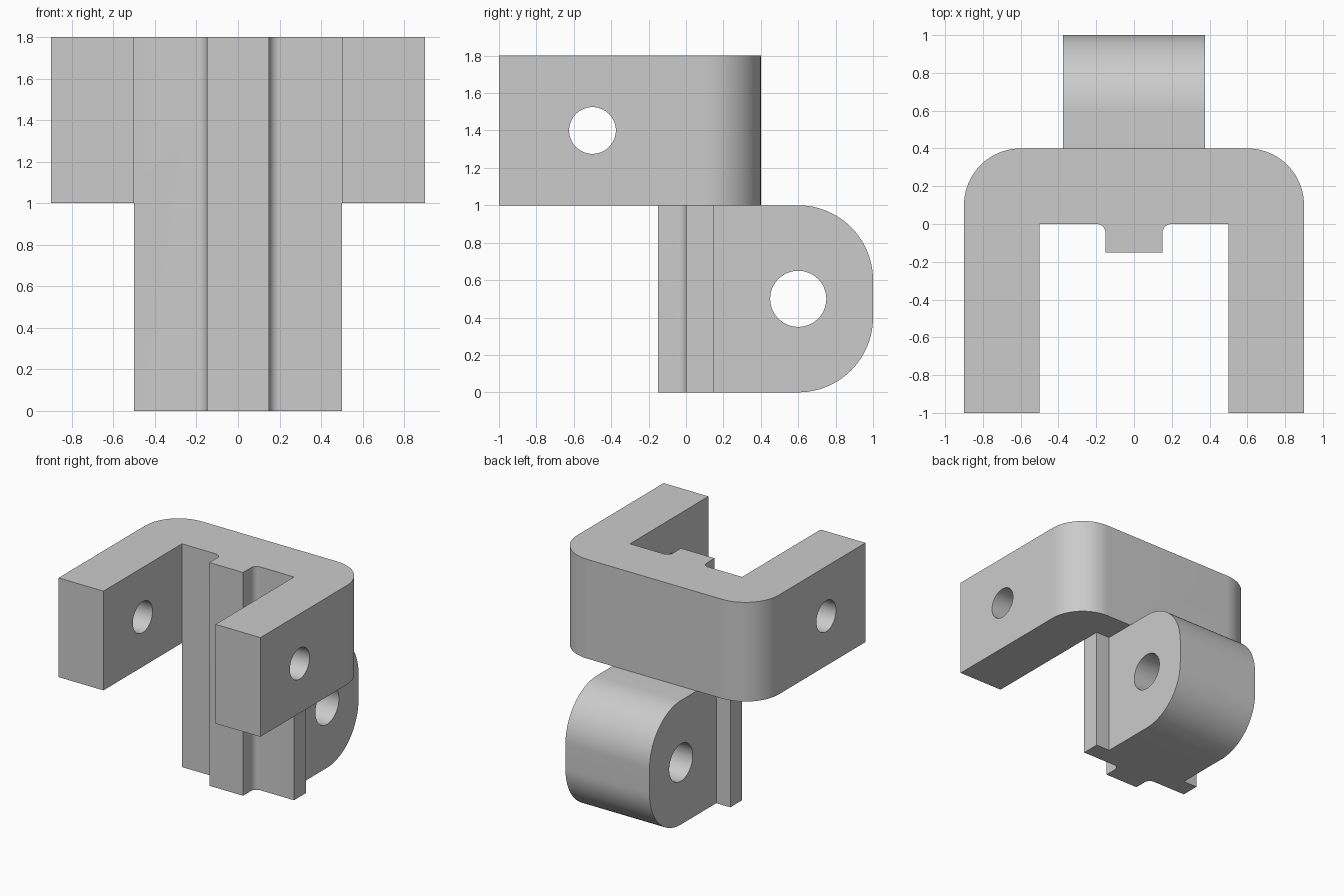
import bpy, bmesh
from math import cos, sin, pi
from mathutils import Matrix

cube = bpy.data.objects.get("Cube")
if cube:
    bpy.data.objects.remove(cube, do_unlink=True)

grey = bpy.data.materials.new("plain grey")
grey.use_nodes = True
colour = (0.6, 0.6, 0.6, 1)
grey.diffuse_color = colour
grey.node_tree.nodes["Principled BSDF"].inputs["Base Color"].default_value = colour


def arc(cx, cy, r, start, end, steps=24):
    """Points along a circular arc, angles in quarter turns."""
    angles = [(start + (end - start) * i / steps) * pi / 2 for i in range(steps + 1)]
    return [(cx + r * cos(a), cy + r * sin(a)) for a in angles]


def mirrored(half):
    """Close a right-hand half outline with its mirror image."""
    return half + [(-x, y) for x, y in reversed(half)]


def prism(name, outline, low, high, axis="z"):
    """Extrude an outline along z (outline in x, y) or along x (outline in y, z)."""
    place = (lambda a, b, t: (a, b, t)) if axis == "z" else (lambda a, b, t: (t, a, b))
    bm = bmesh.new()
    base = bm.faces.new([bm.verts.new(place(a, b, low)) for a, b in outline])
    moved = bmesh.ops.extrude_face_region(bm, geom=[base])["geom"]
    verts = [v for v in moved if isinstance(v, bmesh.types.BMVert)]
    bmesh.ops.translate(bm, verts=verts, vec=place(0, 0, high - low))
    bmesh.ops.recalc_face_normals(bm, faces=bm.faces)
    mesh = bpy.data.meshes.new(name)
    bm.to_mesh(mesh)
    bm.free()
    mesh.materials.append(grey)
    obj = bpy.data.objects.new(name, mesh)
    bpy.context.collection.objects.link(obj)
    return obj


def combine(target, other, operation):
    """Apply an exact boolean and discard the second object."""
    bpy.context.view_layer.objects.active = target
    mod = target.modifiers.new(operation, "BOOLEAN")
    mod.operation, mod.solver, mod.object = operation, "EXACT", other
    bpy.ops.object.modifier_apply(modifier=mod.name)
    bpy.data.objects.remove(other, do_unlink=True)


# Upper U-shaped fork with rounded back corners
fork = prism("clevis_bracket", mirrored(
    [(0.5, 0), (0.5, -1), (0.9, -1)] + arc(0.6, 0.1, 0.3, 0, 1))
    , 1, 1.8)

# Upright plate with a filleted rib down its front
spine = prism("spine", mirrored(
    [(0.15, -0.15)] + arc(0.2, -0.05, 0.05, 2, 1, 12) + [(0.5, 0), (0.5, 0.15)]), 0, 1.8)

# Rear lug with rounded ends
lug = prism("rear_lug", [(0.1, 0)] + arc(0.6, 0.4, 0.4, -1, 0)
            + arc(0.6, 0.6, 0.4, 0, 1) + [(0.1, 1)], -0.375, 0.375, "x")

combine(spine, lug, "UNION")
combine(fork, spine, "UNION")

# Pin holes through the fork arms and the lug
for y, z, radius in [(-0.5, 1.4, 0.125), (0.6, 0.5, 0.15)]:
    pin = prism("pin_cutter", arc(y, z, radius, 0, 4, 64)[:-1], -1.2, 1.2, "x")
    pin.hide_render = True
    combine(fork, pin, "DIFFERENCE")

# Smooth curved walls, crisp edges
bpy.ops.object.select_all(action="DESELECT")
fork.select_set(True)
bpy.context.view_layer.objects.active = fork
bpy.ops.object.shade_smooth_by_angle(angle=pi / 6)
